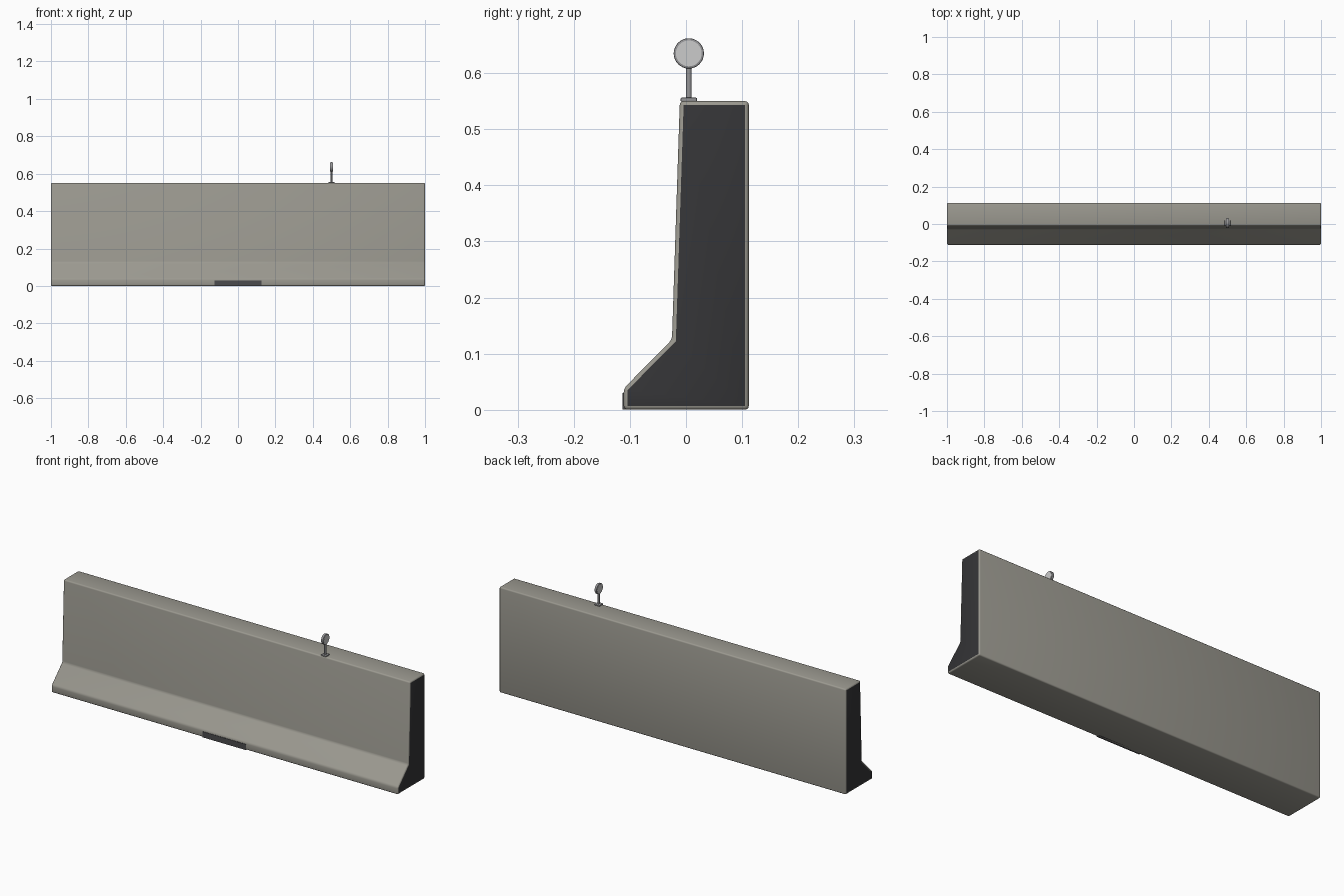
import bpy, bmesh, math

if "Cube" in bpy.data.objects:
    bpy.data.objects.remove(bpy.data.objects["Cube"])


def material(name, rgb):
    m = bpy.data.materials.new(name)
    m.diffuse_color = (*rgb, 1)
    m.use_nodes = True
    m.node_tree.nodes["Principled BSDF"].inputs["Base Color"].default_value = m.diffuse_color
    return m


concrete = material("concrete", (0.33, 0.32, 0.28))
dark = material("dark_grey", (0.035, 0.035, 0.038))
drain_grey = material("drain_grey", (0.07, 0.07, 0.075))
metal = material("metal", (0.3, 0.3, 0.31))
lens_grey = material("lens_grey", (0.55, 0.55, 0.55))


def finish(obj, name, mats, bevel=0, segments=2):
    obj.name = name
    for m in mats:
        obj.data.materials.append(m)
    bpy.context.view_layer.objects.active = obj
    obj.select_set(True)
    if bevel:
        b = obj.modifiers.new("rounded_edges", 'BEVEL')
        b.width, b.segments = bevel, segments
        b.limit_method, b.angle_limit = 'ANGLE', math.radians(28)
        b.material = 0
        bpy.ops.object.modifier_apply(modifier=b.name)
    bpy.ops.object.shade_smooth_by_angle(angle=math.radians(35))
    obj.select_set(False)
    return obj


def box(name, centre, size, mat, bevel=0):
    bpy.ops.mesh.primitive_cube_add(size=1, location=centre)
    o = bpy.context.object
    o.scale = size
    bpy.ops.object.transform_apply(location=False, rotation=False, scale=True)
    return finish(o, name, [mat], bevel)


def cylinder(name, centre, radius, depth, mat, along_x=False, bevel=0):
    bpy.ops.mesh.primitive_cylinder_add(
        vertices=32, radius=radius, depth=depth, location=centre,
        rotation=(0, math.pi / 2 if along_x else 0, 0))
    return finish(bpy.context.object, name, [mat], bevel)


# Barrier body: side profile (y, z) extruded along x, with dark end faces
profile = [(-0.111, 0), (-0.111, 0.038), (-0.025, 0.125),
           (-0.011, 0.55), (0.112, 0.55), (0.112, 0)]
bm = bmesh.new()
end = bm.faces.new([bm.verts.new((-1, y, z)) for y, z in profile])
ext = bmesh.ops.extrude_face_region(bm, geom=[end], use_keep_orig=True)
bmesh.ops.translate(bm, vec=(2, 0, 0),
                    verts=[v for v in ext["geom"] if isinstance(v, bmesh.types.BMVert)])
bmesh.ops.recalc_face_normals(bm, faces=bm.faces)
for f in bm.faces:
    f.material_index = 1 if len(f.verts) == len(profile) else 0
mesh = bpy.data.meshes.new("barrier_body")
bm.to_mesh(mesh)
bm.free()
body = bpy.data.objects.new("barrier_body", mesh)
bpy.context.collection.objects.link(body)
finish(body, "barrier_body", [concrete, dark], 0.007, 3)

# Drain opening at the foot of the front face
box("drain_slot", (0, -0.103, 0.015), (0.25, 0.02, 0.03), drain_grey)

# Reflector: foot plate, stem, rim and lens on both sides
X, Y = 0.5, 0.005
box("reflector_foot", (X, Y, 0.5525), (0.03, 0.029, 0.007), metal, 0.0015)
cylinder("reflector_stem", (X, Y, 0.583), 0.005, 0.06, metal)
cylinder("reflector_rim", (X, Y, 0.635), 0.027, 0.012, metal, True, 0.002)
cylinder("reflector_lens", (X, Y, 0.635), 0.023, 0.014, lens_grey, True)
